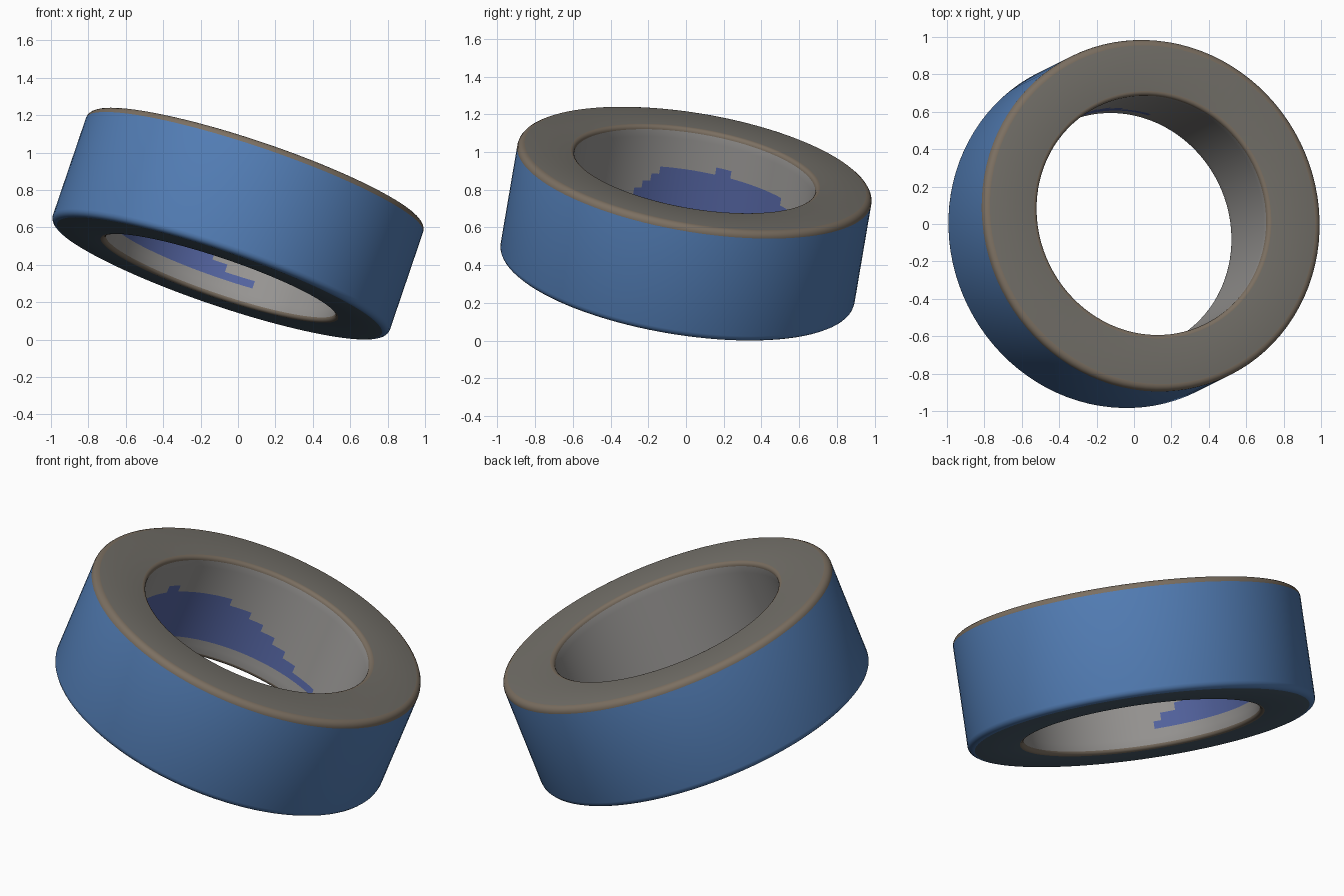
import bpy
import bmesh
from math import sin, cos, pi, degrees, atan2
from mathutils import Vector

if "Cube" in bpy.data.objects:
    bpy.data.objects.remove(bpy.data.objects["Cube"])

SEG = 96
R_OUT, R_IN, HALF = 0.952, 0.648, 0.312
B_OUT, B_IN = 0.035, 0.022
ROWS = 14
AXIS = Vector((0.318, 0.159, 0.935)).normalized()


def material(name, rgb):
    m = bpy.data.materials.new(name)
    m.diffuse_color = (*rgb, 1)
    m.use_nodes = True
    m.node_tree.nodes["Principled BSDF"].inputs["Base Color"].default_value = m.diffuse_color
    return m


mats = [
    material("blue_tape", (0.085, 0.205, 0.46)),
    material("grey_side", (0.17, 0.16, 0.14)),
    material("dark_side", (0.07, 0.11, 0.15)),
    material("brown_edge", (0.20, 0.16, 0.12)),
    material("grey_core", (0.32, 0.31, 0.30)),
    material("indigo_patch", (0.09, 0.13, 0.36)),
]
BLUE, TOP, BOTTOM, EDGE, CORE, PATCH = range(6)


def arc(cx, cz, r, a0, n=4):
    """Quarter circle of profile points, excluding its first point."""
    return [(cx + r * cos(a0 + pi / 2 * i / n), cz + r * sin(a0 + pi / 2 * i / n))
            for i in range(1, n + 1)]


# Closed cross-section: each entry is a point and the material leading to it
profile = []


def add(points, mat):
    profile.extend((p, mat) for p in points)


zo, zi = HALF - B_OUT, HALF - B_IN
add([(R_OUT, zo)], BLUE)
add(arc(R_OUT - B_OUT, zo, B_OUT, 0), EDGE)
add([(R_IN + B_IN, HALF)], TOP)
add(arc(R_IN + B_IN, zi, B_IN, pi / 2), EDGE)
add([(R_IN, zi - 2 * zi * i / ROWS) for i in range(1, ROWS + 1)], CORE)
add(arc(R_IN + B_IN, -zi, B_IN, pi), EDGE)
add([(R_OUT - B_OUT, -HALF)], BOTTOM)
add(arc(R_OUT - B_OUT, -zo, B_OUT, 3 * pi / 2), BLUE)


def patch_top(deg):
    """Upper limit of the blue patch on the core, as a height fraction."""
    keys = [(60, 0.12), (95, 0.30), (125, 0.58), (165, 0.68), (195, 0.60), (225, 0.12)]
    for (a, va), (b, vb) in zip(keys, keys[1:]):
        if a <= deg < b:
            return va + (vb - va) * (deg - a) / (b - a)
    return 0


# Revolve the section into a ring
bm = bmesh.new()
rings = [[bm.verts.new((r * cos(2 * pi * s / SEG), r * sin(2 * pi * s / SEG), z))
          for s in range(SEG)] for (r, z), _ in profile]
for k, (_, mat) in enumerate(profile):
    a, b = rings[k - 1], rings[k]
    for s in range(SEG):
        t = (s + 1) % SEG
        f = bm.faces.new((a[s], a[t], b[t], b[s]))
        f.material_index = mat
        if mat == CORE:
            c = f.calc_center_median()
            v = (c.z + HALF) / (2 * HALF)
            if 0.14 < v < patch_top(degrees(atan2(c.y, c.x)) % 360):
                f.material_index = PATCH
bmesh.ops.recalc_face_normals(bm, faces=bm.faces)

# Tilt the ring and stand it on the ground
tilt = Vector((0, 0, 1)).rotation_difference(AXIS).to_matrix()
bmesh.ops.rotate(bm, verts=bm.verts, cent=(0, 0, 0), matrix=tilt)
low = min(v.co.z for v in bm.verts)
bmesh.ops.translate(bm, verts=bm.verts, vec=(0, 0, -low))

mesh = bpy.data.meshes.new("tape_roll")
bm.to_mesh(mesh)
bm.free()
for m in mats:
    mesh.materials.append(m)
ring = bpy.data.objects.new("tape_roll", mesh)
bpy.context.collection.objects.link(ring)
bpy.context.view_layer.objects.active = ring
ring.select_set(True)
bpy.ops.object.shade_smooth_by_angle(angle=pi / 6)
